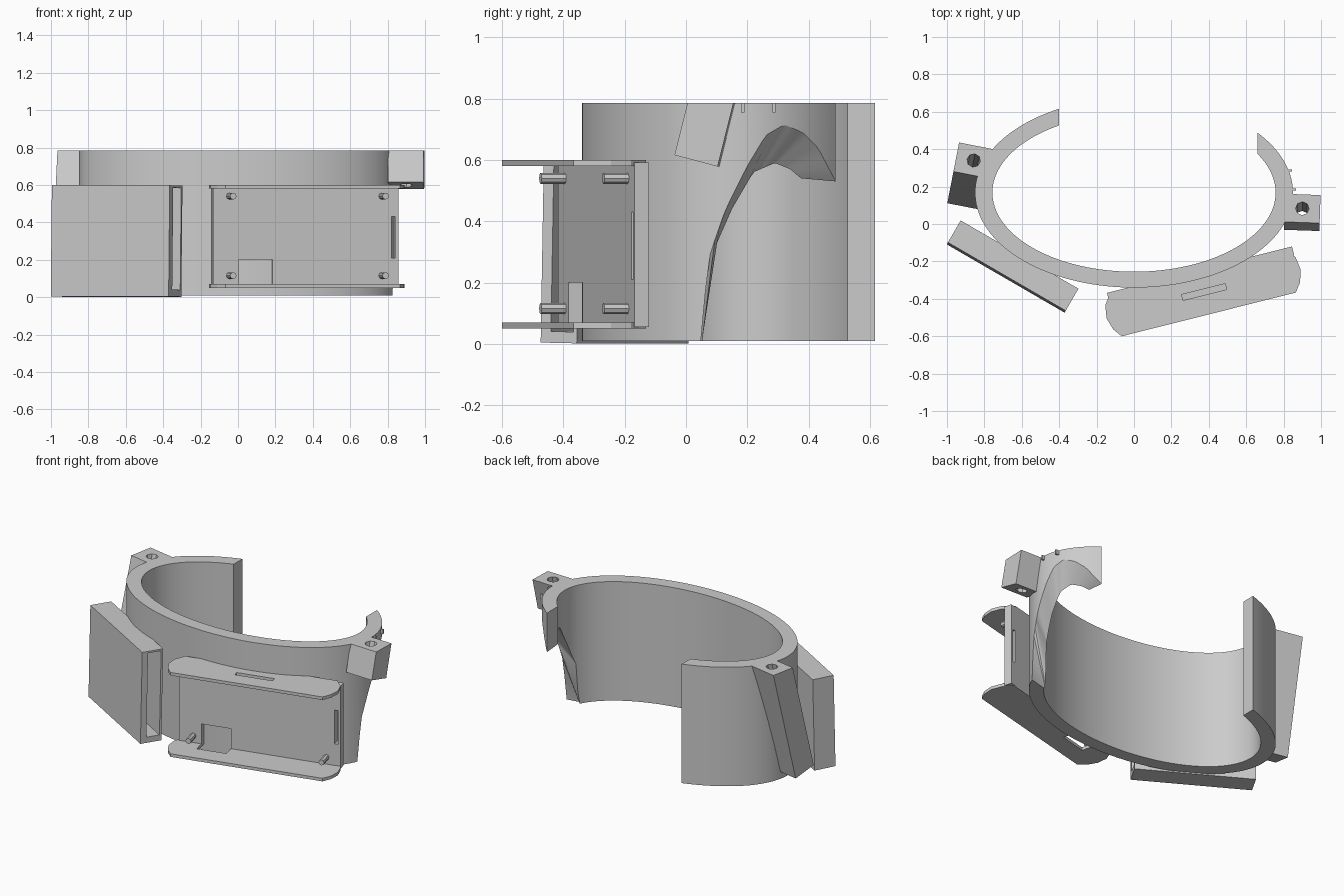
import bpy, bmesh
from math import acos, cos, sin, pi, radians
from mathutils import Matrix, Vector

if "Cube" in bpy.data.objects:
    bpy.data.objects.remove(bpy.data.objects["Cube"])

grey = bpy.data.materials.new("plain_grey")
grey.use_nodes = True
grey.diffuse_color = (0.6, 0.6, 0.6, 1)
grey.node_tree.nodes["Principled BSDF"].inputs["Base Color"].default_value = grey.diffuse_color

TOP, BASE = 0.785, 0.01


def finish(name, bm, matrix=Matrix()):
    bmesh.ops.transform(bm, matrix=matrix, verts=bm.verts)
    bmesh.ops.recalc_face_normals(bm, faces=bm.faces)
    mesh = bpy.data.meshes.new(name)
    bm.to_mesh(mesh)
    bm.free()
    mesh.materials.append(grey)
    obj = bpy.data.objects.new(name, mesh)
    bpy.context.collection.objects.link(obj)
    return obj


def block(name, lo, hi, matrix=Matrix()):
    bm = bmesh.new()
    bmesh.ops.create_cube(bm, size=1)
    lo, hi = Vector(lo), Vector(hi)
    for v in bm.verts:
        v.co = (lo + hi) / 2 + v.co * (hi - lo)
    return finish(name, bm, matrix)


def prism(name, outline, z0, z1, matrix=Matrix()):
    bm = bmesh.new()
    face = bm.faces.new([bm.verts.new((x, y, z0)) for x, y in outline])
    out = bmesh.ops.extrude_face_region(bm, geom=[face])["geom"]
    for v in out:
        if isinstance(v, bmesh.types.BMVert):
            v.co.z = z1
    return finish(name, bm, matrix)


def cut(obj, cutter):
    cutter.hide_render = True
    mod = obj.modifiers.new("cut", 'BOOLEAN')
    mod.operation, mod.object, mod.solver = 'DIFFERENCE', cutter, 'EXACT'
    bpy.context.view_layer.objects.active = obj
    bpy.ops.object.modifier_apply(modifier=mod.name)
    bpy.data.objects.remove(cutter)


def interp(table, y):
    if y <= table[0][0]:
        return BASE
    for (y0, z0), (y1, z1) in zip(table, table[1:]):
        if y <= y1:
            return z0 + (z1 - z0) * (y - y0) / (y1 - y0)
    return table[-1][1]


# Open oval band, with an arched relief under its left end
outer_arch = [(.055, .01), (.065, .2), (.08, .3), (.13, .44), (.2, .58), (.26, .68),
              (.32, .715), (.38, .69), (.43, .64), (.488, .53)]
inner_arch = [(.06, .01), (.075, .27), (.15, .44), (.22, .56), (.29, .59),
              (.34, .57), (.375, .54)]


def wall(a, b, arch, f):
    start, end = acos(.66 / a), acos(-.4 / a) - 2 * pi
    t = start + (end - start) * f
    x, y = a * cos(t), .168 + b * sin(t)
    low = interp(arch, y) if x > 0 else BASE
    return [(x, y, low), (x, y, TOP)]


bm = bmesh.new()
STEPS = 160
rows = []
for i in range(STEPS + 1):
    o = wall(.85, .508, outer_arch, i / STEPS)
    n = wall(.757, .423, inner_arch, i / STEPS)
    rows.append([bm.verts.new(p) for p in (o[0], o[1], n[1], n[0])])
for r, s in zip(rows, rows[1:]):
    for k in range(4):
        m = (k + 1) % 4
        bm.faces.new((r[k], r[m], s[m], s[k]))
bm.faces.new(rows[0])
bm.faces.new(rows[-1])
band = finish("oval_band", bm)
bpy.ops.object.select_all(action='DESELECT')
band.select_set(True)
bpy.context.view_layer.objects.active = band
bpy.ops.object.shade_smooth_by_angle(angle=radians(30))

# Leaning screw lugs, with a flat top and a slanted foot
LEAN = 0.25


def lug(name, x, y, w, d, foot, turn, hole_foot):
    place = Matrix.Translation((x, y, 0)) @ Matrix.Rotation(radians(turn), 4, 'Z')
    bm = bmesh.new()
    bmesh.ops.create_cube(bm, size=1)
    for v in bm.verts:
        z = TOP if v.co.z > 0 else foot - v.co.y * d * LEAN
        v.co = (v.co.x * w, v.co.y * d - (TOP - z) * LEAN, z)
    body = finish(name, bm, place)
    bm = bmesh.new()
    bmesh.ops.create_cone(bm, cap_ends=True, segments=8, radius1=.036, radius2=.036, depth=1)
    for v in bm.verts:
        v.co.z = TOP + .05 if v.co.z > 0 else hole_foot
        v.co.y -= (TOP - v.co.z) * LEAN
    cut(body, finish("screw_hole", bm, place))


lug("left_lug", .9, .083, .19, .15, .597, -2, .5)
lug("right_lug", -.857, .34, .19, .158, .075, -11, .45)

# Small tabs on the left end of the band
for x, y in ((.853, .185), (.834, .287)):
    block("small_tab", (x - .012, y - .005, .755), (x + .012, y + .005, TOP))

# Side pocket, open at its front end
place = (Matrix.Translation((-.649, -.2275, .3)) @ Matrix.Rotation(radians(-30.1), 4, 'Z')
         @ Matrix.Rotation(-.02, 4, 'X'))
pocket = block("side_pocket", (-.364, -.068, -.297), (.364, .068, .297), place)
cut(pocket, block("pocket_space", (-.335, -.03, -.26), (.5, .055, .285), place))

# Front holder: a web between two rounded flanges, with its front on local -y
place = Matrix.Translation((.37, -.365, 0)) @ Matrix.Rotation(radians(14.1), 4, 'Z')
web = block("holder_web", (-.5, .072, .055), (.52, .122, .592), place)
half = [(.48, -.122), (.515, -.075), (.535, -.01), (.525, .06), (.48, .122)]
outline = half + [(-x, y) for x, y in reversed(half)]
lower = prism("lower_flange", outline, .05, .07, place)
upper = prism("upper_flange", outline, .58, .6, place)
for part in (web, lower):
    cut(part, block("corner_opening", (-.36, 0, 0), (-.173, .2, .2), place))
cut(web, block("web_slot", (.482, 0, .21), (.503, .2, .43), place))
cut(upper, block("flange_slot", (-.115, -.016, .5), (.125, .016, .7), place))

# Locating pins on the web
for x in (-.41, .43):
    for z in (.115, .54):
        bm = bmesh.new()
        bmesh.ops.create_cone(bm, cap_ends=True, segments=8, radius1=.018, radius2=.018, depth=.09)
        finish("holder_pin", bm, place @ Matrix.Translation((x, .035, z))
               @ Matrix.Rotation(pi / 2, 4, 'X'))
